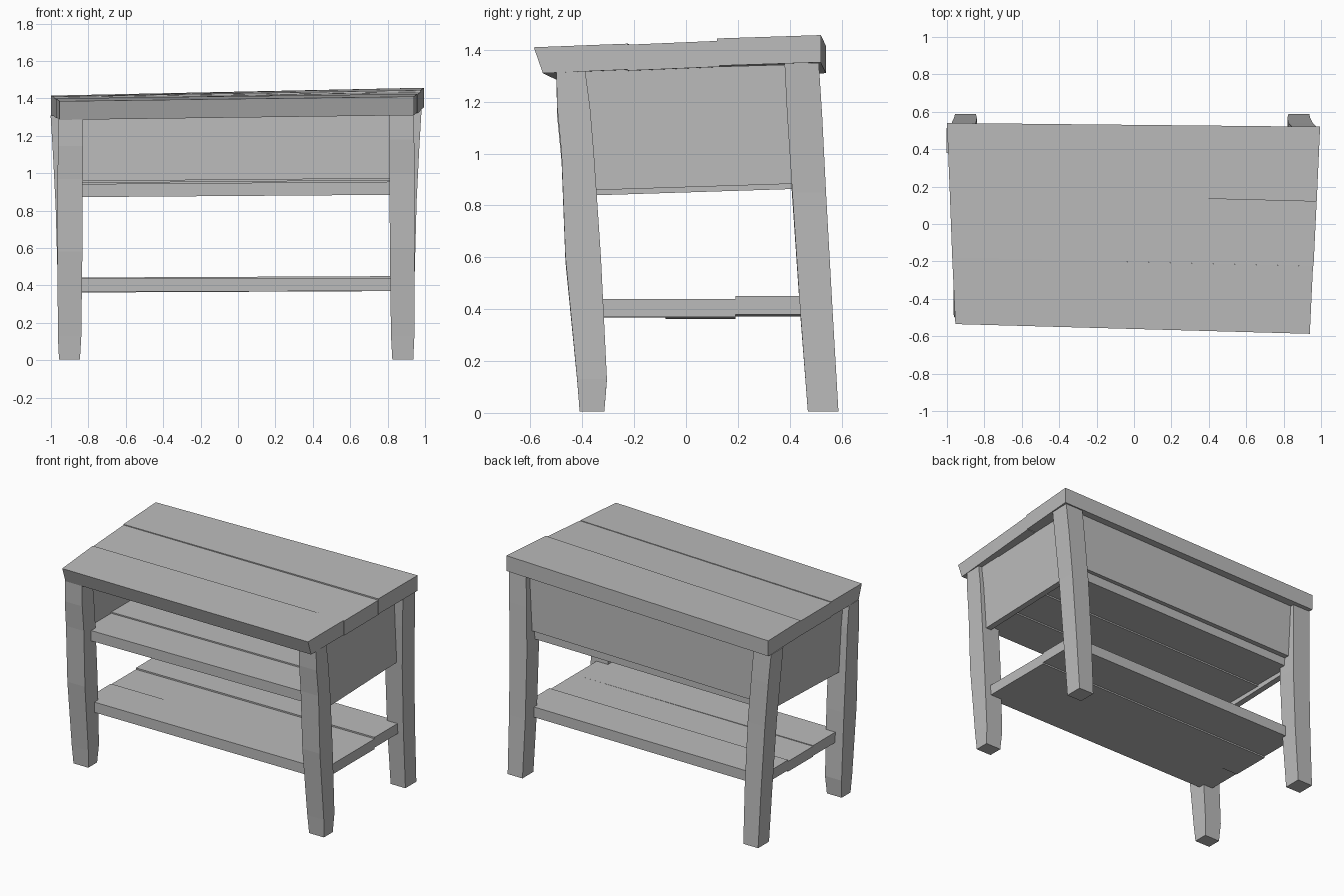
import bpy
import bmesh

cube = bpy.data.objects.get("Cube")
if cube:
    bpy.data.objects.remove(cube, do_unlink=True)

wood = bpy.data.materials.new("grey wood")
wood.use_nodes = True
colour = (0.5, 0.5, 0.5, 1)
wood.diffuse_color = colour
wood.node_tree.nodes["Principled BSDF"].inputs["Base Color"].default_value = colour


def loft(name, rings):
    """Solid through a stack of four-cornered rings."""
    bm = bmesh.new()
    loops = [[bm.verts.new(p) for p in ring] for ring in rings]
    bm.faces.new(loops[0])
    bm.faces.new(loops[-1])
    for a, b in zip(loops, loops[1:]):
        for i in range(4):
            j = (i + 1) % 4
            bm.faces.new((a[i], a[j], b[j], b[i]))
    bmesh.ops.recalc_face_normals(bm, faces=bm.faces)
    mesh = bpy.data.meshes.new(name)
    bm.to_mesh(mesh)
    bm.free()
    mesh.materials.append(wood)
    obj = bpy.data.objects.new(name, mesh)
    bpy.context.collection.objects.link(obj)
    return obj


def board(name, corners, thick, taper=0.0):
    """Plank from its top corners; taper pulls the front bottom edge back."""
    bottom = [(x, y + (taper if i < 2 else 0), z - thick)
              for i, (x, y, z) in enumerate(corners)]
    return loft(name, [bottom, corners])


def leg(name, sections):
    """Leg from (z, x0, x1, y0, y1) sections."""
    return loft(name, [[(x0, y0, z), (x1, y0, z), (x1, y1, z), (x0, y1, z)]
                       for z, x0, x1, y0, y1 in sections])


# Table top: three long planks with small steps between them
board("top_front_plank", [(-.955, -.535, 1.385), (.94, -.587, 1.41),
                          (.957, -.225, 1.424), (-.972, -.18, 1.4)], .1, .035)
board("top_middle_plank", [(-.972, -.18, 1.395), (.96, -.225, 1.42),
                           (.977, .13, 1.435), (-.985, .17, 1.405)], .1)
board("top_back_plank", [(-.985, .17, 1.41), (.977, .12, 1.444),
                         (.995, .52, 1.457), (-1, .54, 1.415)], .105)

# Legs: gently bent, with the feet moved back
front = [(.005, -.41, -.315), (.13, -.42, -.305), (.6, -.465, -.328),
         (1, -.48, -.355), (1.18, -.497, -.37), (1.33, -.5, -.39)]
back = [(.005, .47, .588), (.4, .44, .565), (.85, .41, .54),
        (1.15, .39, .525), (1.35, .38, .512)]
left_x = [(.825, .937), (.818, .943), (.812, .945), (.81, .945), (.81, .942), (.81, .94)]
back_x = [(.825, .937), (.82, .943), (.825, .955), (.84, .97), (.85, .982)]
for side, shift in (("left", 0), ("right", .02)):
    for name, profile, spans in (("front", front, left_x), ("back", back, back_x)):
        rows = []
        for (z, y0, y1), (x0, x1) in zip(profile, spans):
            if side == "right":
                x0, x1 = -x1 - shift, -x0 - shift
                z -= .03 * z
            rows.append((z, x0, x1, y0, y1))
        leg(f"{name}_{side}_leg", rows)


# Lower shelf and compartment floor: three planks each
def shelf(name, seams, ends, heights, thick):
    for i, part in enumerate(("front", "middle", "back")):
        y0, y1 = seams[i], seams[i + 1]
        x0, x1 = ends
        z0, z1 = heights[i]
        board(f"{name}_{part}_plank", [(x0, y0, z0), (x1, y0, z1),
                                       (x1, y1, z1), (x0, y1, z0)], thick)


shelf("lower_shelf", (-.36, -.08, .19, .47), (-.905, .9),
      ((.437, .44), (.432, .44), (.442, .45)), .07)
shelf("compartment_floor", (-.4, -.12, .16, .45), (-.88, .88),
      ((.942, .955), (.95, .965), (.96, .975)), .07)

# Compartment walls
for side, x, dz in (("left", .875, 0), ("right", -.915, -.02)):
    rows = [[(x, -.42, z0), (x + .04, -.42, z0), (x + .04, .46, z1), (x, .46, z1)]
            for z0, z1 in ((.857 + dz, .885 + dz), (1.32 + dz, 1.345 + dz))]
    loft(f"{side}_side_panel", rows)
board("back_panel", [(-.93, .44, 1.33), (.9, .43, 1.355),
                     (.9, .475, 1.355), (-.93, .485, 1.33)], .385)
